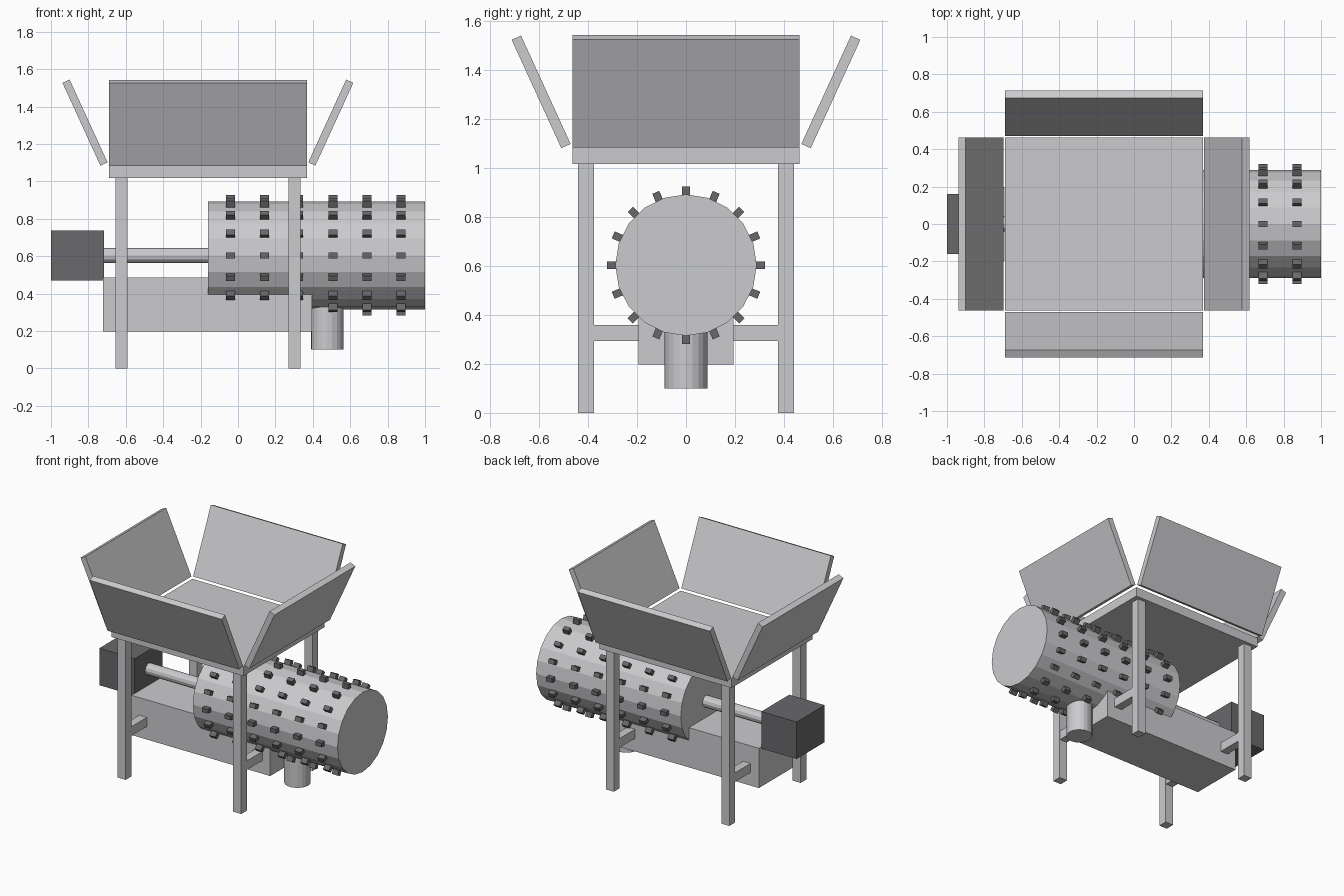
import bpy
from math import pi, cos, sin, atan2
from mathutils import Matrix

cube = bpy.data.objects.get("Cube")
if cube:
    bpy.data.objects.remove(cube, do_unlink=True)


def material(name, colour):
    mat = bpy.data.materials.new(name)
    mat.use_nodes = True
    mat.diffuse_color = colour
    mat.node_tree.nodes["Principled BSDF"].inputs["Base Color"].default_value = colour
    return mat


STEEL = material("light steel grey", (0.6, 0.6, 0.62, 1))
DARK = material("dark grey", (0.14, 0.14, 0.145, 1))


def finish(name, mat):
    ob = bpy.context.object
    ob.name = ob.data.name = name
    ob.data.materials.append(mat)
    return ob


def box(name, centre, size, mat=STEEL, rot=(0, 0, 0)):
    bpy.ops.mesh.primitive_cube_add(size=1, location=centre, rotation=rot)
    ob = finish(name, mat)
    ob.data.transform(Matrix.Diagonal((*size, 1)))
    return ob


def cylinder(name, start, end, radius, sides, mat=STEEL):
    """Flat-faced cylinder lying along x."""
    bpy.ops.mesh.primitive_cylinder_add(
        vertices=sides, radius=radius, depth=end - start,
        location=((start + end) / 2, 0, AXIS_Z), rotation=(0, pi / 2, 0))
    return finish(name, mat)


AXIS_Z = 0.604      # height of the rotating axis
FRAME_X = -0.161    # middle of the stand and hopper
SIDES = ((-1, "right"), (1, "left"))

# Stand: four legs and two cross bars that carry the trough
for sx, side in SIDES:
    x = FRAME_X + sx * 0.463
    for sy, end in ((-1, "front"), (1, "back")):
        box(f"{end}_{side}_leg", (x, sy * 0.408, 0.51), (0.064, 0.065, 1.02))
    box(f"{side}_cross_bar", (x, 0, 0.326), (0.06, 0.78, 0.066))

# Hopper: base plate with four outward-leaning walls
box("hopper_base", (FRAME_X, 0, 1.052), (1.058, 0.926, 0.068))
lean = atan2(0.203, 0.443)
for s, side in SIDES:
    box(f"hopper_{side}_wall", (FRAME_X + s * 0.657, 0, 1.314),
        (0.042, 0.926, 0.487), rot=(0, s * lean, 0))
for s, side in ((-1, "front"), (1, "back")):
    box(f"hopper_{side}_wall", (FRAME_X, s * 0.592, 1.312),
        (1.058, 0.042, 0.487), rot=(-s * lean, 0, 0))

# Trough and outlet pipe
box("trough", (-0.163, 0, 0.342), (1.116, 0.39, 0.288))
bpy.ops.mesh.primitive_cylinder_add(vertices=20, radius=0.087, depth=0.3,
                                    location=(0.477, 0, 0.25))
finish("outlet_pipe", STEEL)

# Motor, shaft and drum
box("motor", (-0.858, 0, AXIS_Z), (0.284, 0.32, 0.268), DARK)
cylinder("shaft", -0.74, -0.1, 0.041, 12)
cylinder("drum", -0.16, 1.0, 0.289, 20)

# Rings of teeth around the drum
for ring in range(6):
    for k in range(16):
        a = k * pi / 8
        box(f"drum_tooth_{ring + 1}_{k + 1}",
            (-0.04 + ring * 0.1824, 0.292 * cos(a), AXIS_Z + 0.292 * sin(a)),
            (0.048, 0.06, 0.031), DARK, rot=(a, 0, 0))
